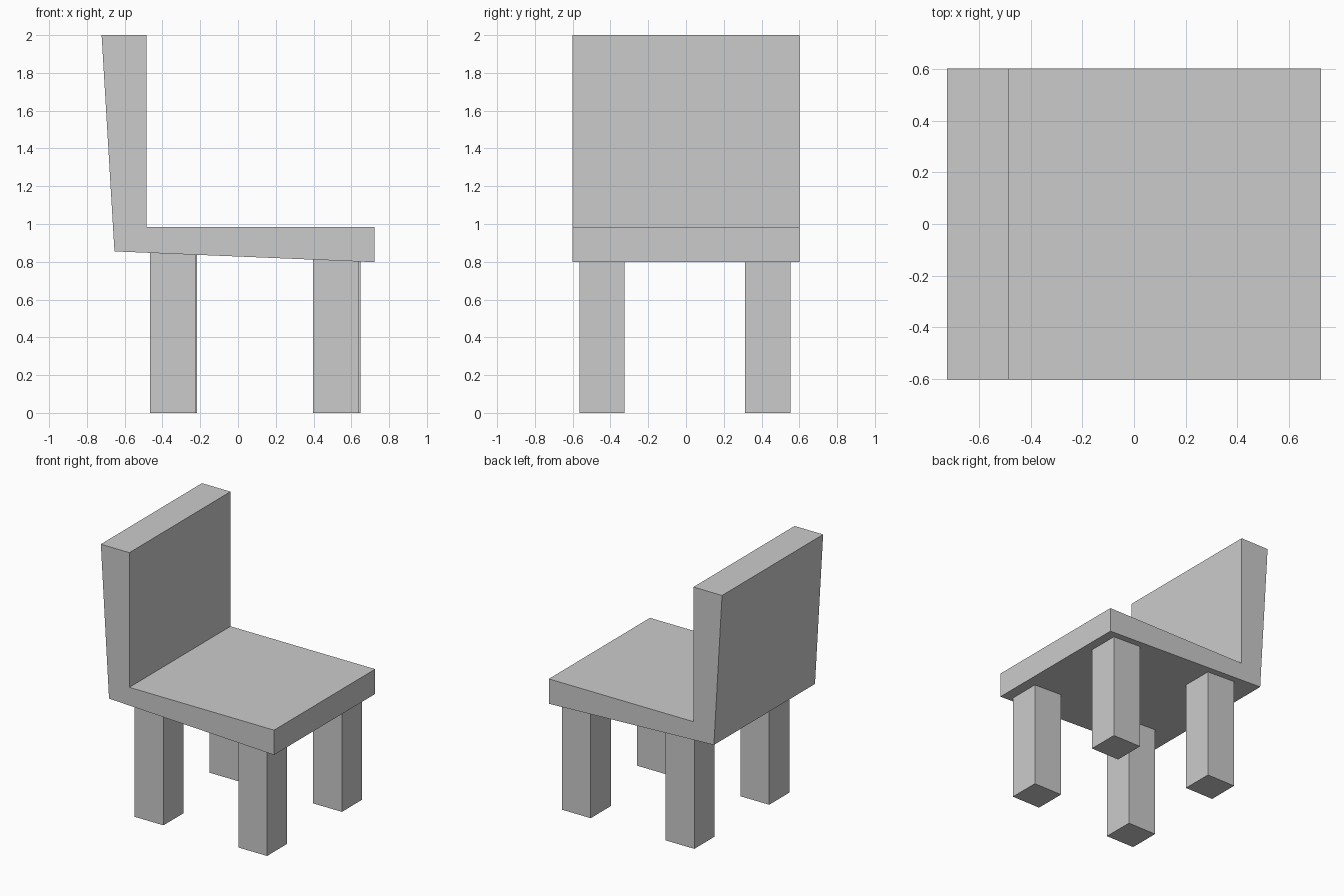
import bpy
import bmesh

if "Cube" in bpy.data.objects:
    bpy.data.objects.remove(bpy.data.objects["Cube"])


def extrude_profile(name, points, y0, y1):
    """Solid made from an x-z outline swept along y."""
    bm = bmesh.new()
    face = bm.faces.new([bm.verts.new((x, y0, z)) for x, z in points])
    swept = bmesh.ops.extrude_face_region(bm, geom=[face])["geom"]
    verts = [v for v in swept if isinstance(v, bmesh.types.BMVert)]
    bmesh.ops.translate(bm, verts=verts, vec=(0, y1 - y0, 0))
    bmesh.ops.recalc_face_normals(bm, faces=bm.faces)
    mesh = bpy.data.meshes.new(name)
    bm.to_mesh(mesh)
    bm.free()
    obj = bpy.data.objects.new(name, mesh)
    bpy.context.collection.objects.link(obj)
    return obj


# Seat and backrest: one L-shaped outline with tapering back and underside
outline = [(-0.722, 2.0), (-0.484, 2.0), (-0.484, 0.985),
           (0.722, 0.985), (0.722, 0.798), (-0.654, 0.855)]
extrude_profile("seat_and_backrest", outline, -0.602, 0.602)

# Legs: square posts, tops cut to follow the sloping underside
LEG = 0.24


def underside(x):
    return 0.855 - (x + 0.654) * 0.057 / 1.376 + 0.002


for side, y, shift in (("right", -0.565, 0.0), ("left", 0.312, 0.01)):
    for end, x in (("back", -0.466), ("front", 0.398)):
        x0, x1 = x + shift, x + shift + LEG
        post = [(x0, 0), (x1, 0), (x1, underside(x1)), (x0, underside(x0))]
        extrude_profile(f"{end}_{side}_leg", post, y, y + LEG)
